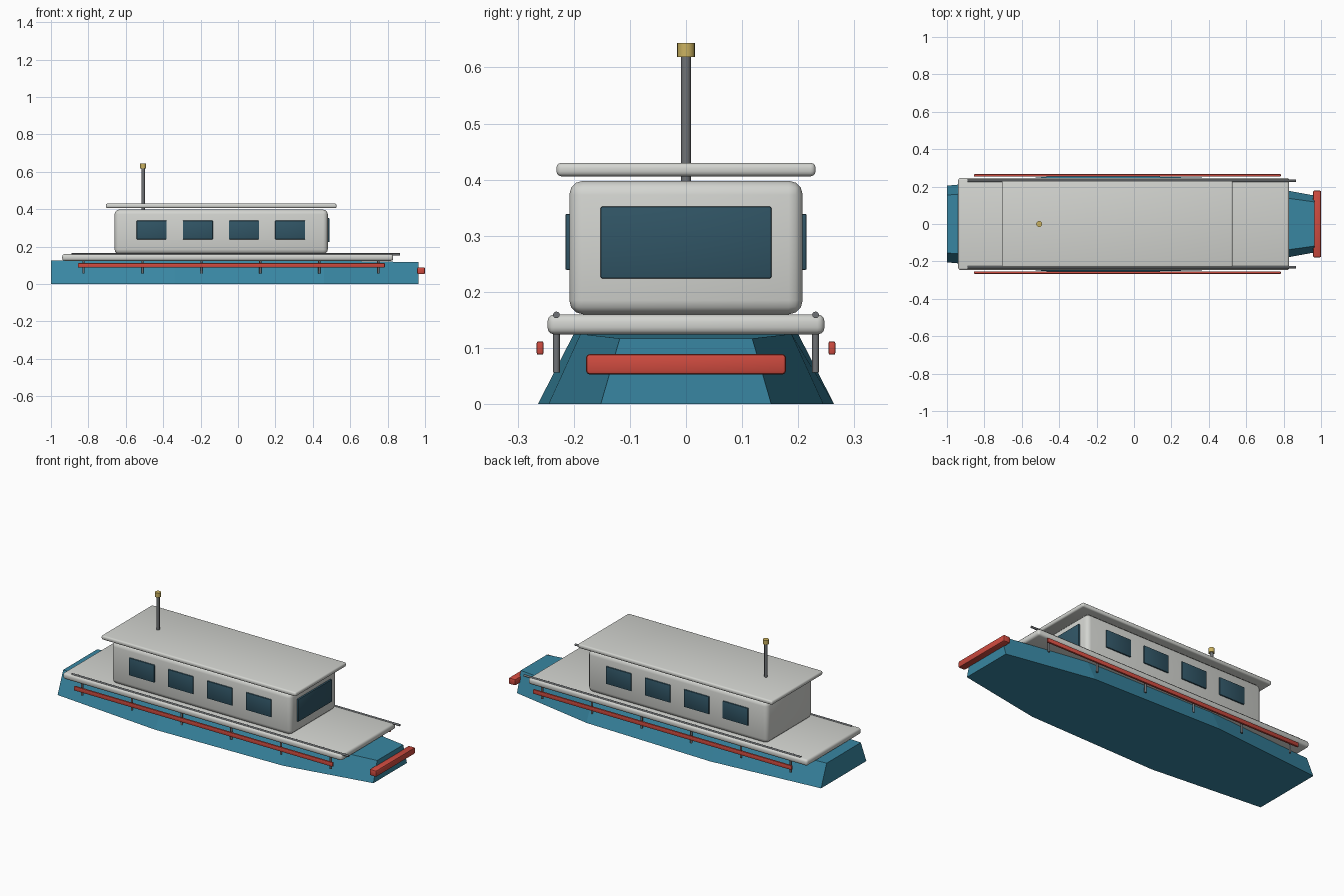
import bpy, bmesh, math

if "Cube" in bpy.data.objects:
    bpy.data.objects.remove(bpy.data.objects["Cube"])

def material(name, rgb):
    m = bpy.data.materials.new(name)
    m.diffuse_color = (*rgb, 1)
    m.use_nodes = True
    m.node_tree.nodes["Principled BSDF"].inputs["Base Color"].default_value = m.diffuse_color
    return m

BLUE = material("hull_blue", (0.04, 0.24, 0.36))
WHITE = material("off_white", (0.65, 0.66, 0.63))
GLASS = material("dark_glass", (0.03, 0.09, 0.13))
RED = material("red", (0.62, 0.07, 0.05))
STEEL = material("steel", (0.16, 0.17, 0.18))
BRASS = material("brass", (0.60, 0.45, 0.12))

def finish(name, bm, mat, smooth=True):
    bmesh.ops.recalc_face_normals(bm, faces=bm.faces)
    me = bpy.data.meshes.new(name)
    bm.to_mesh(me)
    bm.free()
    me.materials.append(mat)
    ob = bpy.data.objects.new(name, me)
    bpy.context.collection.objects.link(ob)
    if smooth:
        bpy.ops.object.select_all(action='DESELECT')
        ob.select_set(True)
        bpy.context.view_layer.objects.active = ob
        bpy.ops.object.shade_smooth_by_angle(angle=math.radians(35))
    return ob

def box(name, x, y, z, mat, bevel=0.0, segments=2):
    """Bevelled box from (min, max) ranges."""
    bm = bmesh.new()
    bmesh.ops.create_cube(bm, size=1)
    for v in bm.verts:
        v.co = [r[0] if c < 0 else r[1] for c, r in zip(v.co, (x, y, z))]
    if bevel:
        bmesh.ops.bevel(bm, geom=bm.edges[:], offset=bevel, segments=segments,
                        profile=0.5, affect='EDGES')
    return finish(name, bm, mat)

def rod(name, base, length, radius, mat, axis='z', sides=12):
    bm = bmesh.new()
    bmesh.ops.create_cone(bm, cap_ends=True, segments=sides, radius1=radius,
                          radius2=radius, depth=length)
    for v in bm.verts:
        a, b, c = v.co
        c += length / 2
        off = (a, b, c) if axis == 'z' else (c, a, b)
        v.co = [p + q for p, q in zip(base, off)]
    return finish(name, bm, mat)

# Hull: stations of (x, bottom half width, top half width, top z)
stations = [(-1.0, 0.205, 0.155, 0.125), (-0.34, 0.264, 0.20, 0.125),
            (0.46, 0.245, 0.188, 0.125), (0.965, 0.152, 0.118, 0.117)]
bm = bmesh.new()
rings = [[bm.verts.new(p) for p in ((x, -b, 0), (x, b, 0), (x, t, z), (x, -t, z))]
         for x, b, t, z in stations]
for r, s in zip(rings, rings[1:]):
    for i in range(4):
        j = (i + 1) % 4
        bm.faces.new((r[i], r[j], s[j], s[i]))
bm.faces.new(rings[0])
bm.faces.new(rings[-1])
finish("hull", bm, BLUE, smooth=False)

# Deck, cabin and roof
box("deck", (-0.94, 0.83), (-0.247, 0.247), (0.124, 0.16), WHITE, 0.013, 3)
box("cabin", (-0.66, 0.48), (-0.208, 0.208), (0.16, 0.398), WHITE, 0.025, 3)
box("roof", (-0.707, 0.527), (-0.231, 0.231), (0.406, 0.43), WHITE, 0.009, 3)

# Windows
box("front_window", (0.47, 0.49), (-0.152, 0.152), (0.224, 0.352), GLASS, 0.003)
for side, s in (("front", -1), ("back", 1)):
    y = sorted((s * 0.20, s * 0.215))
    for i in range(4):
        cx = -0.462 + 0.247 * i
        box(f"{side}_side_window_{i + 1}", (cx - 0.08, cx + 0.08), y,
            (0.239, 0.339), GLASS, 0.003)

    # Rub rail, grab rail and posts
    box(f"{side}_rub_rail", (-0.855, 0.785), sorted((s * 0.254, s * 0.266)),
        (0.088, 0.112), RED, 0.003)
    rod(f"{side}_grab_rail", (-0.89, s * 0.231, 0.159), 1.755, 0.006, STEEL, 'x')
    for i in range(6):
        rod(f"{side}_rail_post_{i + 1}", (-0.826 + 0.3152 * i, s * 0.231, 0.056),
            0.103, 0.006, STEEL)

# Bow bumper
box("bow_bumper", (0.958, 1.0), (-0.178, 0.178), (0.053, 0.089), RED, 0.006)

# Mast and lamp
rod("mast", (-0.507, 0, 0.395), 0.227, 0.009, STEEL)
rod("mast_lamp", (-0.507, 0, 0.619), 0.025, 0.016, BRASS, sides=16)
